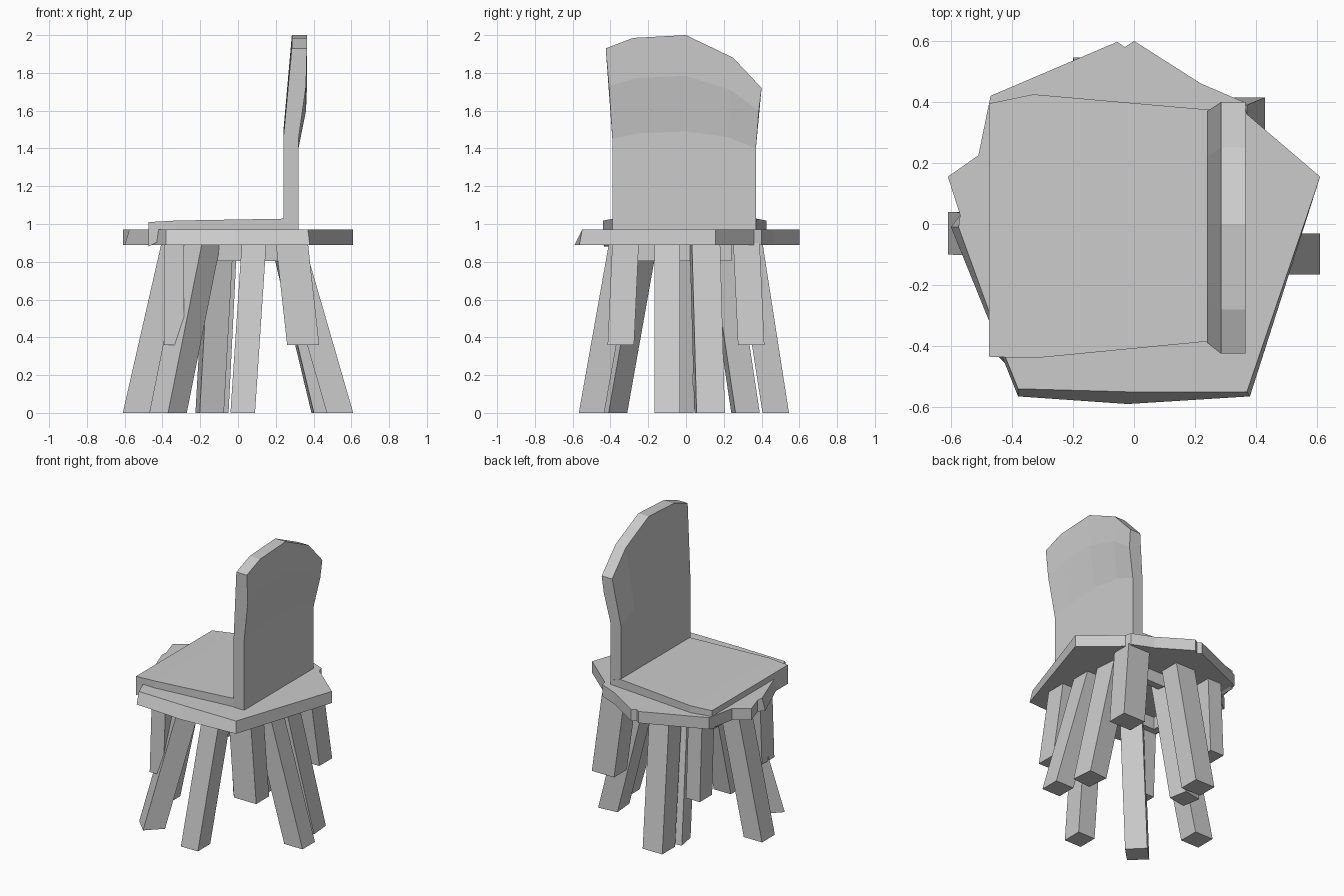
import bpy
import bmesh
from math import cos, sin, radians

if "Cube" in bpy.data.objects:
    bpy.data.objects.remove(bpy.data.objects["Cube"])


def add_object(name, rings):
    """Loft a closed solid through rings holding equal numbers of points."""
    bm = bmesh.new()
    loops = [[bm.verts.new(p) for p in ring] for ring in rings]
    n = len(loops[0])
    for a, b in zip(loops, loops[1:]):
        for i in range(n):
            j = (i + 1) % n
            bm.faces.new((a[i], a[j], b[j], b[i]))
    bm.faces.new(loops[0][::-1])
    bm.faces.new(loops[-1])
    bmesh.ops.recalc_face_normals(bm, faces=bm.faces)
    mesh = bpy.data.meshes.new(name)
    bm.to_mesh(mesh)
    bm.free()
    ob = bpy.data.objects.new(name, mesh)
    bpy.context.collection.objects.link(ob)
    return ob


def rect(cx, cy, sx, sy, z, angle=0):
    c, s = cos(radians(angle)), sin(radians(angle))
    pts = [(-sx / 2, -sy / 2), (sx / 2, -sy / 2), (sx / 2, sy / 2), (-sx / 2, sy / 2)]
    return [(cx + x * c - y * s, cy + x * s + y * c, z) for x, y in pts]


def leg(name, foot, top, size, z0=0.0, z1=0.9, angle=0):
    return add_object(name, [rect(*foot, *size, z0, angle), rect(*top, *size, z1, angle)])


# Rough pentagonal slab, flaring slightly at the front and left edges
slab_top = [(-0.61, 0.155), (-0.57, 0.03), (-0.575, -0.01), (-0.47, -0.30),
            (-0.42, -0.44), (-0.38, -0.54), (-0.02, -0.55), (0.37, -0.55),
            (0.61, 0.155), (0.37, 0.36), (0.36, 0.40), (0.22, 0.46), (0, 0.60),
            (-0.03, 0.58), (-0.055, 0.597), (-0.47, 0.42), (-0.51, 0.225)]
slab_low = list(slab_top)
slab_low[2:8] = [(-0.60, -0.01), (-0.47, -0.33), (-0.43, -0.44),
                 (-0.38, -0.565), (-0.02, -0.59), (0.38, -0.565)]
add_object("seat_slab", [[(x, y, z) for x, y in ring]
                         for ring, z in ((slab_low, 0.89), (slab_top, 0.97))])

# Thin seat panel with a turned-down front lip
stations = [(-0.475, -0.435, 0.395, 0.88, 1.01), (-0.33, -0.44, 0.425, 0.955, 1.018),
            (0.24, -0.385, 0.375, 0.965, 1.028), (0.32, -0.385, 0.37, 0.965, 1.0)]
add_object("seat_panel", [[(x, y0, z0), (x, y1, z0), (x, y1, z1), (x, y0, z1)]
                          for x, y0, y1, z0, z1 in stations])

# Curved backrest with an uneven arched top, lofted across its width
columns = [(-0.39, -0.39, -0.425, 1.45, 1.93), (-0.25, -0.25, -0.28, 1.48, 1.985),
           (0.0, 0.0, 0.0, 1.49, 2.0), (0.22, 0.22, 0.25, 1.46, 1.88),
           (0.37, 0.37, 0.40, 1.40, 1.72)]
add_object("backrest", [[(0.24, yb, 0.97), (0.24, ym, zm), (0.285, yt, zt),
                         (0.365, yt, zt), (0.36, (ym + yt) / 2, (zm + zt) / 2 + 0.04),
                         (0.32, ym, zm), (0.32, yb, 0.97)]
                        for yb, ym, yt, zm, zt in columns])

# Splayed long legs: foot, top, section, turn
long_legs = [
    ("right_leg", (0.54, -0.098), (0.28, -0.10), (0.14, 0.135), 0),
    ("right_inner_leg", (0.465, 0.125), (0.25, 0.10), (0.14, 0.15), 5),
    ("front_leg", (0.025, -0.50), (0.085, -0.34), (0.13, 0.135), 0),
    ("front_left_leg", (-0.37, -0.41), (-0.19, -0.25), (0.14, 0.14), 45),
    ("left_leg", (-0.54, -0.03), (-0.335, -0.04), (0.14, 0.14), 0),
    ("back_leg", (-0.125, 0.475), (-0.08, 0.335), (0.15, 0.14), 0),
    ("back_inner_leg", (-0.15, 0.315), (-0.10, 0.18), (0.13, 0.13), 10),
]
for name, foot, top, size, angle in long_legs:
    leg(name, foot, top, size, angle=angle)

# Four short legs ending above the ground
for side, s in (("front", -1), ("back", 1)):
    leg("short_left_" + side + "_leg", (-0.338, s * 0.34), (-0.338, s * 0.315),
        (0.105, 0.135), 0.36)
    leg("short_right_" + side + "_leg", (0.345, s * 0.345), (0.285, s * 0.32),
        (0.17, 0.14), 0.36)

# Apron rails under the slab
for name, x, y, sx, sy in (("front_rail", -0.09, -0.235, 0.60, 0.05),
                           ("back_rail", -0.09, 0.215, 0.60, 0.05),
                           ("left_rail", -0.365, -0.01, 0.05, 0.40),
                           ("right_rail", 0.185, -0.01, 0.05, 0.40)):
    add_object(name, [rect(x, y, sx, sy, 0.805), rect(x, y, sx, sy, 0.9)])
